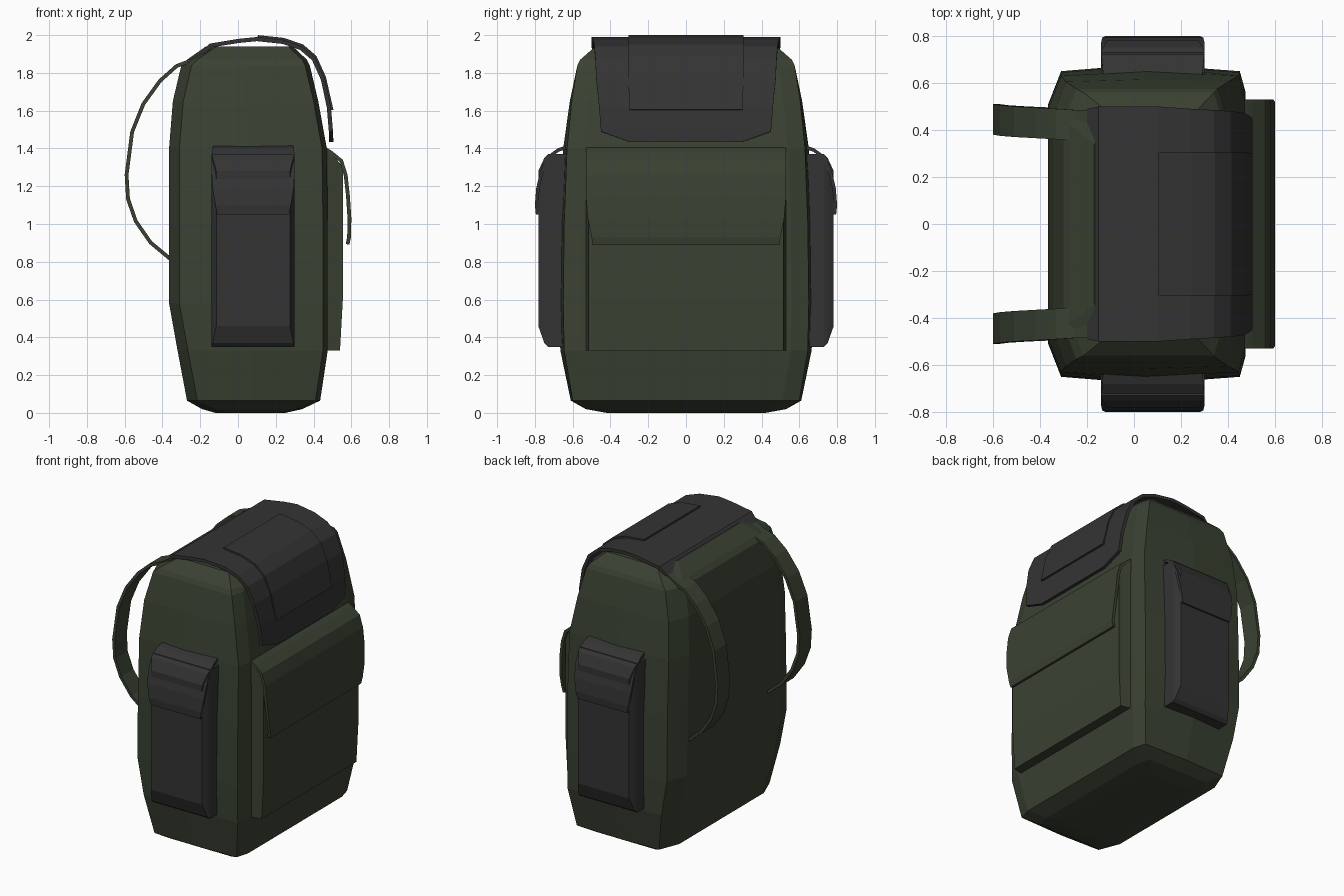
import bpy, bmesh
from math import radians
from mathutils import Matrix, Vector

if "Cube" in bpy.data.objects:
    bpy.data.objects.remove(bpy.data.objects["Cube"])


def material(name, rgb):
    m = bpy.data.materials.new(name)
    m.diffuse_color = (*rgb, 1)
    m.use_nodes = True
    m.node_tree.nodes["Principled BSDF"].inputs["Base Color"].default_value = m.diffuse_color
    return m


GREEN = material("green_canvas", (0.042, 0.054, 0.032))
GREY = material("dark_grey_canvas", (0.034, 0.034, 0.035))


def finish(name, bm, mat, angle=0, shift=(0, 0, 0), solid=0):
    bm.transform(Matrix.Translation(Vector(shift)) @ Matrix.Rotation(radians(angle), 4, 'Z'))
    me = bpy.data.meshes.new(name)
    bm.to_mesh(me)
    bm.free()
    me.materials.append(mat)
    ob = bpy.data.objects.new(name, me)
    bpy.context.collection.objects.link(ob)
    if solid:
        mod = ob.modifiers.new("thickness", 'SOLIDIFY')
        mod.thickness = solid
        mod.offset = -1
    return ob


def loft(name, rings, mat, **kw):
    """Closed solid through rings of equal point count."""
    bm = bmesh.new()
    rows = [[bm.verts.new(p) for p in r] for r in rings]
    n = len(rows[0])
    for a, b in zip(rows, rows[1:]):
        for i in range(n):
            j = (i + 1) % n
            bm.faces.new((a[i], a[j], b[j], b[i]))
    bm.faces.new(rows[0])
    bm.faces.new(rows[-1])
    bmesh.ops.recalc_face_normals(bm, faces=bm.faces)
    return finish(name, bm, mat, **kw)


def strip(name, path, mat, thick, **kw):
    """Cloth strip: path of (outward, height, half width, sideways centre)."""
    bm = bmesh.new()
    rows = [[bm.verts.new((u, c + s * w, z)) for s in (-1, -0.5, 0, 0.5, 1)]
            for u, z, w, c in path]
    for a, b in zip(rows, rows[1:]):
        for i in range(4):
            bm.faces.new((a[i], b[i], b[i + 1], a[i + 1]))
    return finish(name, bm, mat, solid=thick, **kw)


def pocket(name, layers, mat, **kw):
    """Pouch: layers of (outward, low z, high z, half width)."""
    loft(name, [[(u, -w, lo), (u, w, lo), (u, w, hi), (u, -w, hi)]
                for u, lo, hi, w in layers], mat, **kw)


# Main bag: chamfered cross-sections (z, back x, front x, half width, side bulge)
def section(z, x0, x1, y, bulge):
    half = [(x0, y - .14), (x0 + .055, y), ((x0 + x1) / 2, y + bulge),
            (x1 - .025, y), (x1, y - .09)]
    return [(a, b, z) for a, b in half] + [(a, -b, z) for a, b in reversed(half)]


loft("main_bag", [section(*s) for s in (
    (0.00, -.12, .25, .42, .0), (0.02, -.19, .34, .53, .0),
    (0.065, -.27, .435, .60, .01), (0.33, -.32, .475, .645, .02),
    (0.58, -.365, .475, .65, .03), (1.00, -.365, .475, .645, .03),
    (1.40, -.365, .47, .63, .02), (1.65, -.345, .425, .605, .01),
    (1.84, -.30, .38, .575, .0), (1.87, -.27, .365, .56, .0),
    (1.94, -.17, .29, .48, .0))], GREEN)

# Front pocket and its flap
pocket("front_pocket", [(.40, .33, 1.40, .53), (.475, .33, 1.40, .53),
                        (.54, .33, 1.32, .515), (.555, .60, 1.28, .515)], GREEN)
strip("front_pocket_flap", [
    (.46, 1.41, .53, 0), (.50, 1.385, .53, 0), (.555, 1.34, .53, 0),
    (.58, 1.26, .53, 0), (.592, 1.15, .53, 0), (.60, 1.03, .52, 0),
    (.598, .93, .50, 0), (.59, .89, .495, 0)], GREEN, .02)

# Top lid and the raised panel on it
lid = [(-.20, 1.905, .49), (-.15, 1.955, .50), (0, 1.98, .50), (.10, 1.99, .50),
       (.24, 1.975, .49), (.34, 1.94, .485), (.41, 1.88, .48), (.46, 1.77, .475),
       (.492, 1.62, .46), (.503, 1.49, .45), (.505, 1.435, .30)]
strip("top_lid", [(*p, 0) for p in lid], GREY, .022)
strip("top_lid_panel", [(u + .005, z + .01, .305, 0) for u, z, w in lid[3:8]]
      + [(.505, 1.605, .30, 0)], GREY, .012)

for side, sign in (("left", 1), ("right", -1)):
    # Side pockets with flaps
    place = dict(angle=90 * sign, shift=(.08, 0, 0))
    pocket(f"{side}_side_pocket", [(.60, .35, 1.37, .22), (.73, .35, 1.37, .22),
                                   (.75, .37, 1.35, .213), (.782, .46, 1.28, .195)],
           GREY, **place)
    strip(f"{side}_side_pocket_flap", [
        (.62, 1.42, .21, 0), (.68, 1.40, .215, 0), (.735, 1.36, .22, 0),
        (.772, 1.28, .22, 0), (.793, 1.19, .215, 0), (.80, 1.10, .20, 0),
        (.795, 1.05, .19, 0)], GREY, .018, **place)

    # Shoulder straps on the back
    strip(f"{side}_shoulder_strap", [(u, z, .065, sign * c) for u, z, c in (
        (.15, 1.935, .42), (.25, 1.875, .42), (.33, 1.845, .425), (.42, 1.765, .43),
        (.51, 1.64, .435), (.57, 1.49, .44), (.60, 1.26, .445), (.592, 1.13, .445),
        (.55, 1.01, .44), (.47, .895, .435), (.35, .795, .43))],
        GREEN, .02, angle=180)
